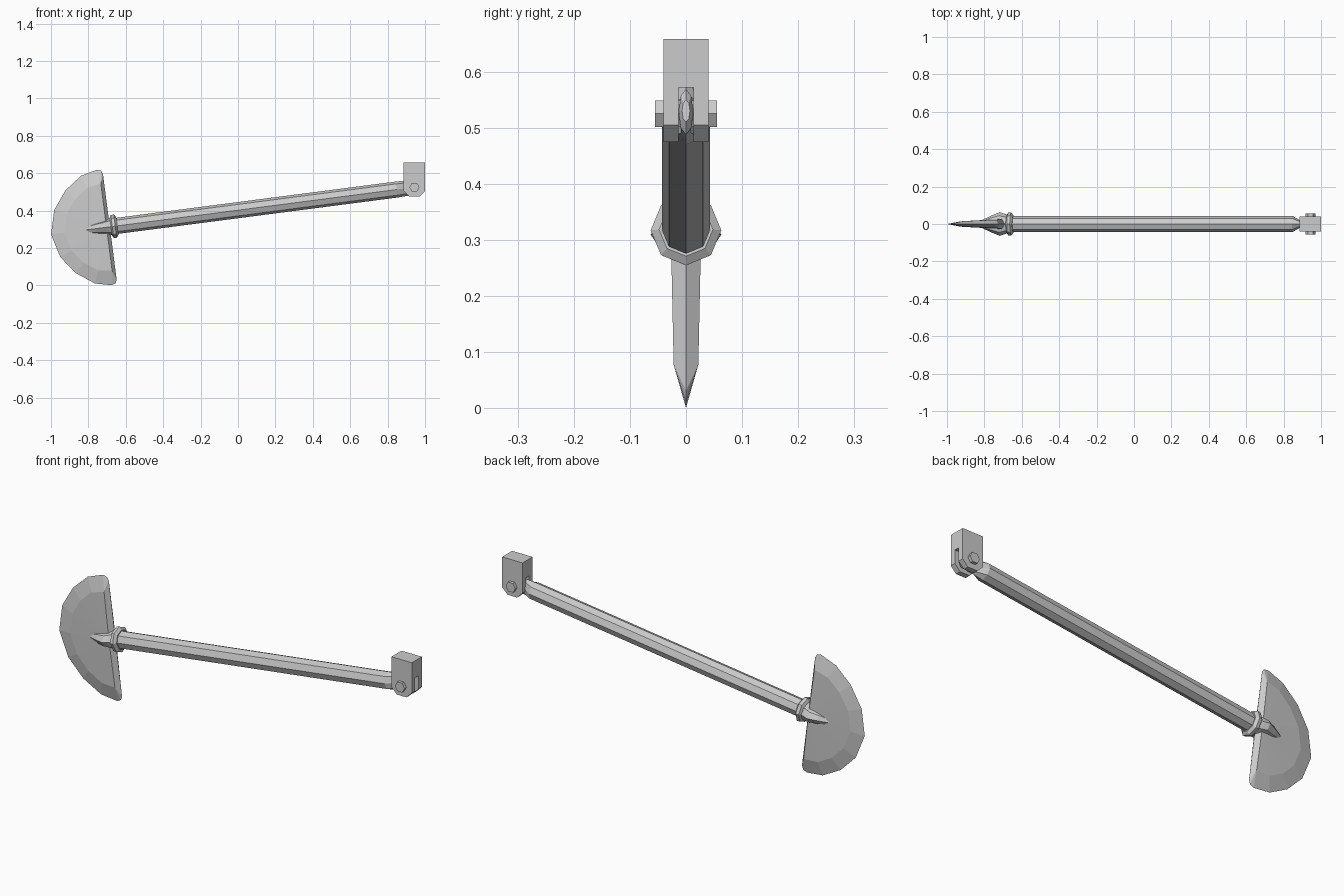
import bpy, bmesh
from math import cos, sin, pi, radians

if "Cube" in bpy.data.objects:
    bpy.data.objects.remove(bpy.data.objects["Cube"])

PIVOT = (0.943, 0, 0.525)
TILT = radians(-7.4)   # swing of the arm about the pivot


def finish(name, bm, loc=(0, 0, 0), tilt=0.0):
    bmesh.ops.remove_doubles(bm, verts=bm.verts, dist=1e-5)
    bmesh.ops.recalc_face_normals(bm, faces=bm.faces)
    me = bpy.data.meshes.new(name)
    bm.to_mesh(me)
    bm.free()
    ob = bpy.data.objects.new(name, me)
    bpy.context.collection.objects.link(ob)
    ob.location = loc
    ob.rotation_euler = (0, tilt, 0)
    return ob


def loft(name, sections, n=8):
    """Eight-sided tube along local x; sections are (x, y radius, z radius)."""
    bm = bmesh.new()
    rings = [[bm.verts.new((x, ry * cos(2 * pi * i / n), rz * sin(2 * pi * i / n)))
              for i in range(n)] for x, ry, rz in sections]
    for a, b in zip(rings, rings[1:]):
        for i in range(n):
            j = (i + 1) % n
            bm.faces.new((a[i], a[j], b[j], b[i]))
    bm.faces.new(rings[0])
    bm.faces.new(rings[-1])
    return finish(name, bm, PIVOT, TILT)


def prism(name, profile, y0, y1, loc=PIVOT):
    """Extrude an x-z profile between two y values."""
    bm = bmesh.new()
    face = bm.faces.new([bm.verts.new((x, y0, z)) for x, z in profile])
    ext = bmesh.ops.extrude_face_region(bm, geom=[face])
    for v in ext["geom"]:
        if isinstance(v, bmesh.types.BMVert):
            v.co.y = y1
    return finish(name, bm, loc)


# Shaft with flattened tongue, collar and socket
loft("shaft", [(-1.62, .043, .043), (-0.095, .043, .043), (-0.045, .013, .041),
               (0.025, .013, .041), (0.04, .007, .02)])
loft("collar", [(-1.637, .048, .048), (-1.629, .061, .061), (-1.613, .063, .063),
                (-1.602, .048, .048)])
loft("socket", [(-1.625, .047, .045), (-1.65, .055, .043), (-1.675, .063, .037),
                (-1.72, .045, .031), (-1.79, .012, .012)])

# Half-moon blade: sharp rim, bevel ring, thick hub and ridged back
half = [(-1.642, .285), (-1.65, .303), (-1.672, .311), (-1.76, .29),
        (-1.852, .224), (-1.925, .128), (-1.959, 0)]
rim = half + [(x, -z) for x, z in reversed(half[:-1])]
bm = bmesh.new()
for side in (1, -1):
    outer, inner = [], []
    for i, (x, z) in enumerate(rim):
        outer.append(bm.verts.new((x, 0, z)))
        if i < 3 or i > len(rim) - 4:
            ix, iz = -1.66, .235 if z > 0 else -.235
        else:
            ix, iz = -1.65 + (x + 1.65) * .77, z * .77
        h = .022 - .008 * (-1.66 - ix) / .23
        inner.append(bm.verts.new((ix, side * h, iz)))
    hub = bm.verts.new((-1.66, side * .027, 0))
    ridge = bm.verts.new((-1.642, 0, 0))
    for i in range(len(rim) - 1):
        bm.faces.new((outer[i], outer[i + 1], inner[i + 1], inner[i]))
        bm.faces.new((inner[i], inner[i + 1], hub))
    for k in (0, -1):
        bm.faces.new((hub, inner[k], outer[k], ridge))
bmesh.ops.remove_doubles(bm, verts=bm.verts, dist=1e-5)
bmesh.ops.dissolve_degenerate(bm, edges=bm.edges, dist=1e-5)
finish("blade", bm, PIVOT, TILT)

# Ceiling bracket: slotted block with chamfered lower corners
W, TOP, SLOT, LOW, CH = .057, .133, .047, -.05, .03
bm = bmesh.new()
section = [(-.04, TOP), (.04, TOP), (.04, LOW), (.013, LOW),
           (.013, SLOT), (-.013, SLOT), (-.013, LOW), (-.04, LOW)]
ends = [[bm.verts.new((x, y, z)) for y, z in section] for x in (-W, W)]
for i in range(8):
    j = (i + 1) % 8
    bm.faces.new((ends[0][i], ends[0][j], ends[1][j], ends[1][i]))
for e in ends:
    bm.faces.new(e)
low = [e for e in bm.edges
       if all(abs(v.co.z - LOW) < 1e-5 for v in e.verts)
       and abs(e.verts[0].co.x - e.verts[1].co.x) < 1e-5]
bmesh.ops.bevel(bm, geom=low, offset=CH, segments=1, affect='EDGES')
finish("pivot_bracket", bm, PIVOT)

# Hexagonal pivot bolt
prism("pivot_bolt", [(.027 * cos(i * pi / 3), .027 * sin(i * pi / 3)) for i in range(6)],
      -.055, .055)
